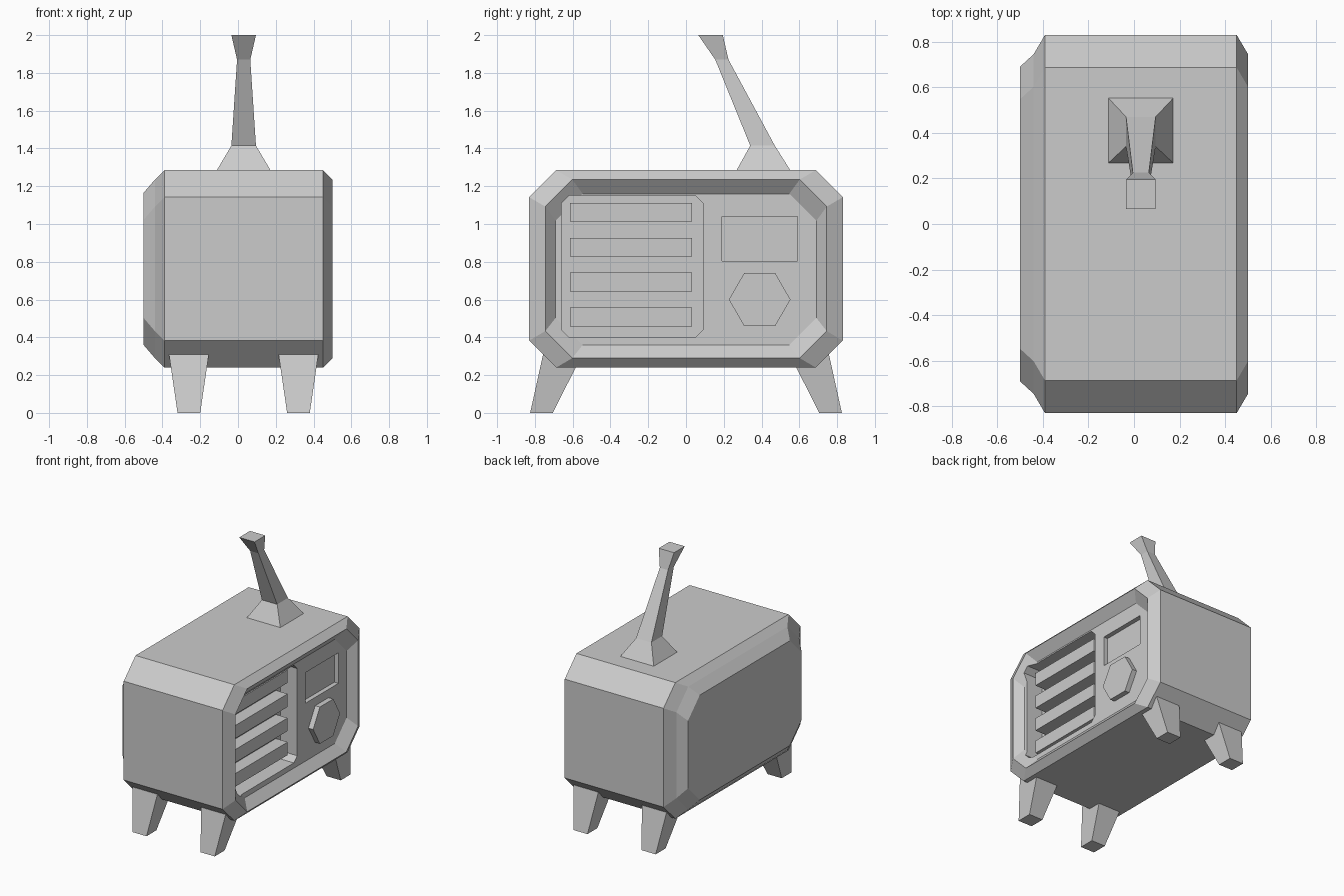
import bpy, bmesh, math

if "Cube" in bpy.data.objects:
    bpy.data.objects.remove(bpy.data.objects["Cube"])


def loft(name, rings):
    """Skin a list of equal-length point rings and cap both ends."""
    bm = bmesh.new()
    vs = [[bm.verts.new(p) for p in r] for r in rings]
    n = len(rings[0])
    for a, b in zip(vs, vs[1:]):
        for i in range(n):
            j = (i + 1) % n
            bm.faces.new((a[i], a[j], b[j], b[i]))
    bm.faces.new(vs[0])
    bm.faces.new(vs[-1])
    bmesh.ops.recalc_face_normals(bm, faces=bm.faces)
    me = bpy.data.meshes.new(name)
    bm.to_mesh(me)
    bm.free()
    ob = bpy.data.objects.new(name, me)
    bpy.context.collection.objects.link(ob)
    return ob


def octagon(x, y0, y1, z0, z1, c):
    """Rectangle with cut corners, standing in the plane at x."""
    return [(x, y0 + c, z0), (x, y1 - c, z0), (x, y1, z0 + c), (x, y1, z1 - c),
            (x, y1 - c, z1), (x, y0 + c, z1), (x, y0, z1 - c), (x, y0, z0 + c)]


def rect(z, x0, x1, y0, y1):
    return [(x0, y0, z), (x1, y0, z), (x1, y1, z), (x0, y1, z)]


def block(name, x0, x1, y0, y1, z0, z1):
    return loft(name, [rect(z0, x0, x1, y0, y1), rect(z1, x0, x1, y0, y1)])


def cut(target, cutter):
    m = target.modifiers.new("cut", 'BOOLEAN')
    m.operation = 'DIFFERENCE'
    m.solver = 'EXACT'
    m.object = cutter
    cutter.hide_render = True
    cutter.hide_set(True)


# Cabinet: back cap, bevels, shell, rim, sunken fascia
sections = [(-0.50, 0.69, 0.36, 1.165), (-0.44, 0.745, 0.29, 1.235),
            (-0.39, 0.83, 0.24, 1.285), (0.45, 0.83, 0.24, 1.285),
            (0.50, 0.745, 0.29, 1.235), (0.44, 0.69, 0.36, 1.16)]
cabinet = loft("cabinet", [octagon(x, -y, y, z0, z1, 0.143)
                           for x, y, z0, z1 in sections])

# Recesses for the grille and the dial window
cut(cabinet, loft("grille_cutter", [octagon(x, -0.66, 0.09, 0.40, 1.15, 0.04)
                                    for x in (0.30, 0.60)]))
cut(cabinet, block("window_cutter", 0.405, 0.60, 0.19, 0.59, 0.805, 1.04))

# Grille slats
for i in range(4):
    z = 0.507 + i * 0.185
    block(f"grille_slat_{i + 1}", 0.29, 0.40, -0.615, 0.032, z - 0.05, z + 0.05)

# Six-sided knob
loft("knob", [[(x, 0.39 + 0.163 * math.cos(k * math.pi / 3),
                0.60 + 0.163 * math.sin(k * math.pi / 3)) for k in range(6)]
              for x in (0.43, 0.48)])

# Splayed tapered legs
for sx in (-1, 1):
    for sy in (-1, 1):
        cx = 0.03 + sx * 0.29
        loft(f"leg_{'left' if sx < 0 else 'right'}_{'front' if sy < 0 else 'back'}",
             [rect(0, cx - 0.06, cx + 0.06, sy * 0.705, sy * 0.825),
              rect(0.308, cx - 0.105, cx + 0.105, sy * 0.55, sy * 0.757)])

# Leaning antenna with flared foot and tip
loft("antenna", [rect(z, 0.03 - w, 0.03 + w, y - w, y + w) for z, y, w in
                 ((1.28, 0.41, 0.145), (1.415, 0.405, 0.065),
                  (1.87, 0.19, 0.035), (2.0, 0.13, 0.065))])
